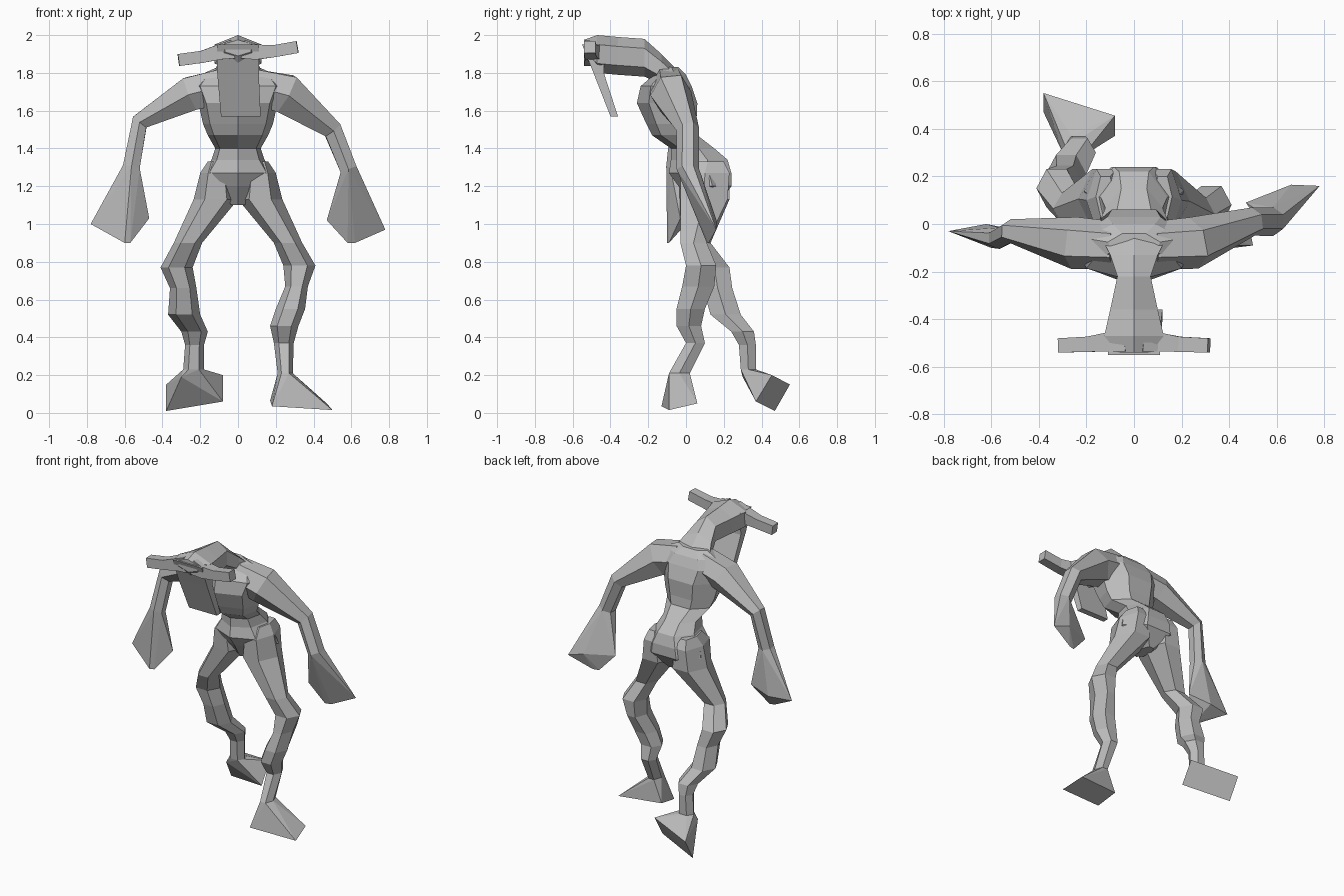
import bpy, bmesh
from math import cos, sin, pi
from mathutils import Vector

if "Cube" in bpy.data.objects:
    bpy.data.objects.remove(bpy.data.objects["Cube"])

grey = bpy.data.materials.new("plain_grey")
grey.use_nodes = True
GREY = (0.5, 0.5, 0.5, 1)
grey.diffuse_color = GREY
grey.node_tree.nodes["Principled BSDF"].inputs["Base Color"].default_value = GREY


def finish(name, bm):
    bmesh.ops.recalc_face_normals(bm, faces=bm.faces)
    mesh = bpy.data.meshes.new(name)
    bm.to_mesh(mesh)
    bm.free()
    mesh.materials.append(grey)
    obj = bpy.data.objects.new(name, mesh)
    bpy.context.collection.objects.link(obj)
    return obj


def unit_ring(sides, turn=0.0):
    """Regular polygon stretched to fill the square from -1 to 1."""
    angles = [2 * pi * i / sides + turn for i in range(sides)]
    xs, ys = [cos(a) for a in angles], [sin(a) for a in angles]

    def fit(vals):
        lo, hi = min(vals), max(vals)
        return [2 * (v - lo) / (hi - lo) - 1 for v in vals]
    return list(zip(fit(xs), fit(ys)))


def skin(name, rings):
    """Join rings of points into one closed faceted body."""
    bm = bmesh.new()
    loops = [[bm.verts.new(p) for p in ring] for ring in rings]
    for a, b in zip(loops, loops[1:]):
        for i in range(len(a)):
            j = (i + 1) % len(a)
            bm.faces.new((a[i], a[j], b[j], b[i]))
    bm.faces.new(loops[0])
    bm.faces.new(loops[-1])
    return finish(name, bm)


def stack(name, sections, sides=6, turn=0.0):
    """Level sections: z, x min, x max, y min, y max."""
    rings = []
    for z, x0, x1, y0, y1 in sections:
        rings.append([Vector(((x0 + x1 + u * (x1 - x0)) / 2, (y0 + y1 + v * (y1 - y0)) / 2, z))
                      for u, v in unit_ring(sides, turn)])
    skin(name, rings)
    return rings


def limb(name, nodes, sides=6, turn=0.0):
    """Sections square to a path: centre, radius along y, radius across."""
    pts = [Vector(n[0]) for n in nodes]
    rings = []
    for i, (_, ry, rv) in enumerate(nodes):
        t = (pts[min(i + 1, len(pts) - 1)] - pts[max(i - 1, 0)]).normalized()
        u = Vector((0, 1, 0))
        u = (u - t * u.dot(t)).normalized()
        v = t.cross(u)
        rings.append([pts[i] + u * a * ry + v * b * rv for a, b in unit_ring(sides, turn)])
    skin(name, rings)
    return rings


def hull(name, points):
    bm = bmesh.new()
    for p in points:
        bm.verts.new(p)
    res = bmesh.ops.convex_hull(bm, input=bm.verts)
    junk = set(res["geom_interior"]) | set(res["geom_unused"])
    bmesh.ops.delete(bm, geom=[g for g in junk if isinstance(g, bmesh.types.BMVert)], context="VERTS")
    return finish(name, bm)


# Trunk: pelvis, waist, ribs and shoulders, with a keel in front and a flat back
stack("torso", [
    (1.10, -.04, .04, .02, .17),
    (1.20, -.21, .21, -.04, .24),
    (1.27, -.19, .19, -.09, .24),
    (1.34, -.14, .14, -.08, .22),
    (1.40, -.12, .12, -.08, .15),
    (1.47, -.16, .16, -.18, .06),
    (1.53, -.185, .185, -.21, .055),
    (1.64, -.21, .21, -.26, .06),
    (1.73, -.25, .25, -.24, .03),
    (1.79, -.20, .20, -.17, .00),
    (1.83, -.11, .11, -.14, -.04)], sides=7, turn=-pi / 2)

# Neck and skull: y, z min, z max, half width
skull = []
for y, z0, z1, w in [(-.05, 1.68, 1.82, .14), (-.13, 1.74, 1.90, .10), (-.22, 1.78, 1.98, .07),
                     (-.36, 1.79, 1.99, .10), (-.47, 1.80, 2.00, .125), (-.54, 1.89, 1.975, .07)]:
    skull.append([Vector((w * u, y, (z0 + z1 + v * (z1 - z0)) / 2)) for u, v in unit_ring(6, pi / 6)])
skin("head", skull)

# Long hanging face
stack("face", [(1.57, -.09, .12, -.40, -.36), (1.80, -.11, .11, -.49, -.435),
               (1.95, -.11, .11, -.55, -.43)], sides=4, turn=pi / 4)

# Sideways horns, sweeping out of the brow
for name, s, mid, tip in (("left_horn", 1, 1.915, 1.937), ("right_horn", -1, 1.885, 1.868)):
    limb(name, [((s * .03, -.49, 1.925), .045, .05), ((s * .10, -.495, 1.91), .04, .04),
                ((s * .19, -.505, mid), .032, .032),
                ((s * .315, -.51, tip), .03, .032)], sides=4, turn=pi / 4)

# Arms, with hands flaring from the wrist to the fingertips
wrist = limb("left_arm", [
    ((.08, -.09, 1.73), .10, .09), ((.25, -.08, 1.69), .11, .105),
    ((.50, .01, 1.50), .06, .05), ((.585, .01, 1.29), .06, .045)])[-1]
hull("left_hand", wrist + [(.47, .09, 1.02), (.58, .11, .90), (.62, .12, .90),
                           (.78, .16, .97), (.66, .165, 1.01)])
wrist = limb("right_arm", [
    ((-.08, -.09, 1.73), .10, .09), ((-.25, -.08, 1.69), .11, .09),
    ((-.52, -.03, 1.54), .05, .045), ((-.565, -.06, 1.30), .045, .045)])[-1]
hull("right_hand", wrist + [(-.47, -.03, 1.03), (-.57, -.09, .90), (-.60, -.10, .90),
                            (-.78, -.03, 1.00), (-.62, .00, 1.00)])

# Legs: hip, thigh, knee, shin and ankle
ankle = stack("left_leg", [
    (1.33, .08, .16, .03, .20), (1.27, .03, .20, -.03, .23), (1.13, .00, .235, -.03, .22),
    (.90, .19, .34, -.03, .11), (.78, .24, .41, .00, .16), (.67, .25, .37, -.02, .15),
    (.55, .20, .355, -.05, .10), (.46, .17, .32, -.05, .08), (.37, .19, .295, .00, .10),
    (.21, .21, .29, -.09, .02)])[-1]
hull("left_foot", ankle + [(.18, -.13, .035), (.50, -.09, .015), (.47, .06, .05), (.17, .02, .065)])
ankle = stack("right_leg", [
    (1.33, -.16, -.08, .03, .20), (1.27, -.20, -.03, -.03, .23), (1.13, -.235, .00, -.02, .23),
    (.90, -.34, -.19, .00, .13), (.77, -.41, -.24, .07, .23), (.66, -.36, -.22, .09, .245),
    (.52, -.37, -.20, .13, .29), (.43, -.30, -.16, .24, .36), (.36, -.28, -.18, .28, .37),
    (.23, -.29, -.18, .29, .37)])[-1]
hull("right_foot", ankle + [(-.30, .30, .19), (-.38, .55, .15), (-.38, .47, .01),
                            (-.08, .37, .06), (-.08, .455, .20)])
